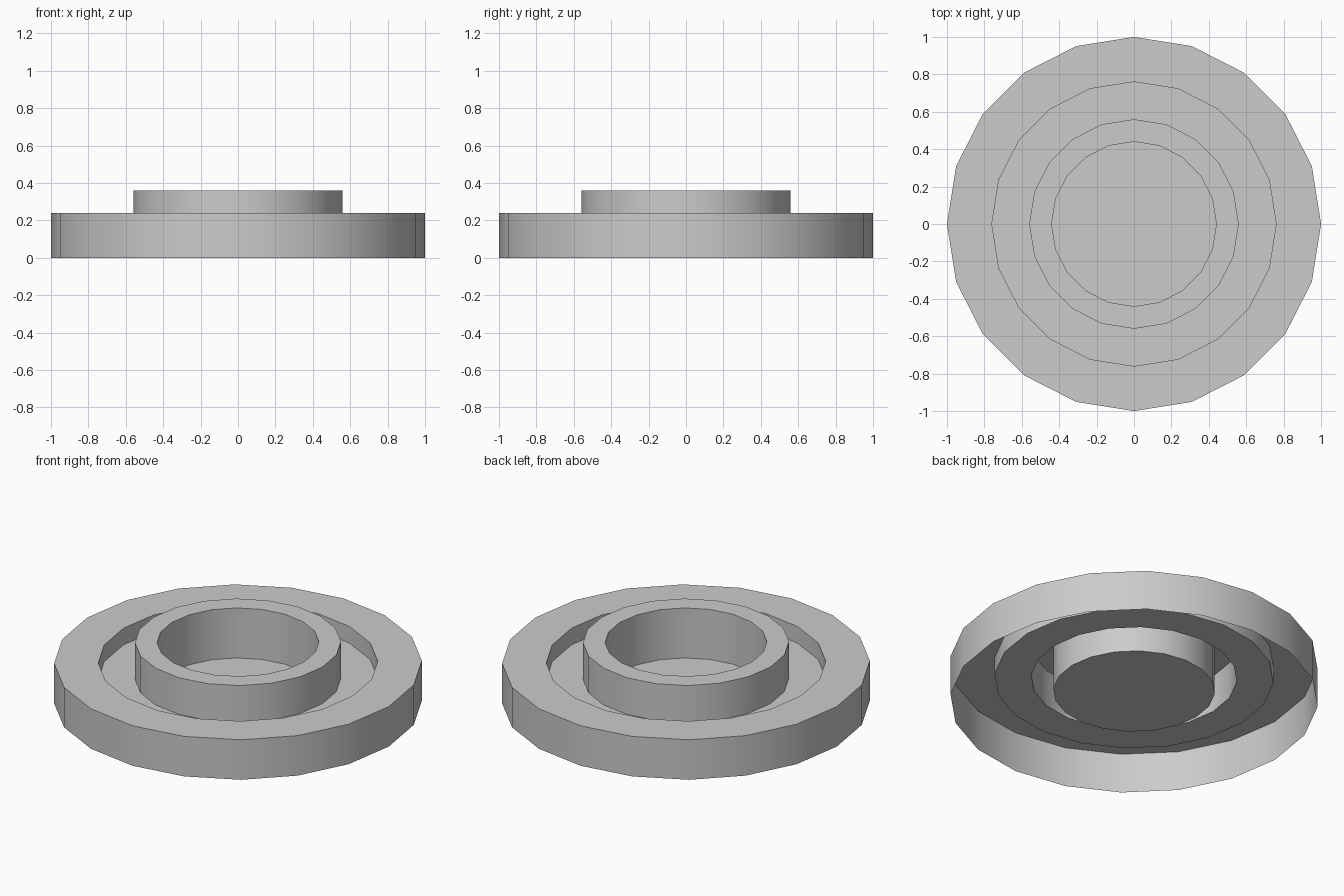
import bpy, bmesh, math

if "Cube" in bpy.data.objects:
    bpy.data.objects.remove(bpy.data.objects["Cube"])

SIDES = 20


def ring(bm, radius, z):
    return [bm.verts.new((radius * math.cos(2 * math.pi * i / SIDES),
                          radius * math.sin(2 * math.pi * i / SIDES), z))
            for i in range(SIDES)]


def lathe_shell(name, profile):
    """Revolve (radius, z) points, outside to inside, and cap the last ring."""
    bm = bmesh.new()
    rings = [ring(bm, r, z) for r, z in profile]
    for a, b in zip(rings, rings[1:]):
        for i in range(SIDES):
            j = (i + 1) % SIDES
            bm.faces.new((a[i], a[j], b[j], b[i]))
    bm.faces.new(rings[-1])
    mesh = bpy.data.meshes.new(name)
    bm.to_mesh(mesh)
    bm.free()
    obj = bpy.data.objects.new(name, mesh)
    bpy.context.collection.objects.link(obj)
    bpy.context.view_layer.objects.active = obj
    obj.select_set(True)
    bpy.ops.object.shade_smooth_by_angle(angle=math.radians(30))
    obj.select_set(False)
    return obj


# Thin shell, open underneath: outer rim, groove, raised collar, sunken floor
lathe_shell("round_hub_shell", [
    (1.00, 0.00), (1.00, 0.24),   # outer wall
    (0.76, 0.24), (0.76, 0.14),   # rim top and groove wall
    (0.56, 0.14), (0.56, 0.36),   # groove floor and collar outside
    (0.44, 0.36), (0.44, 0.06),   # collar top and bore down to the floor
])
